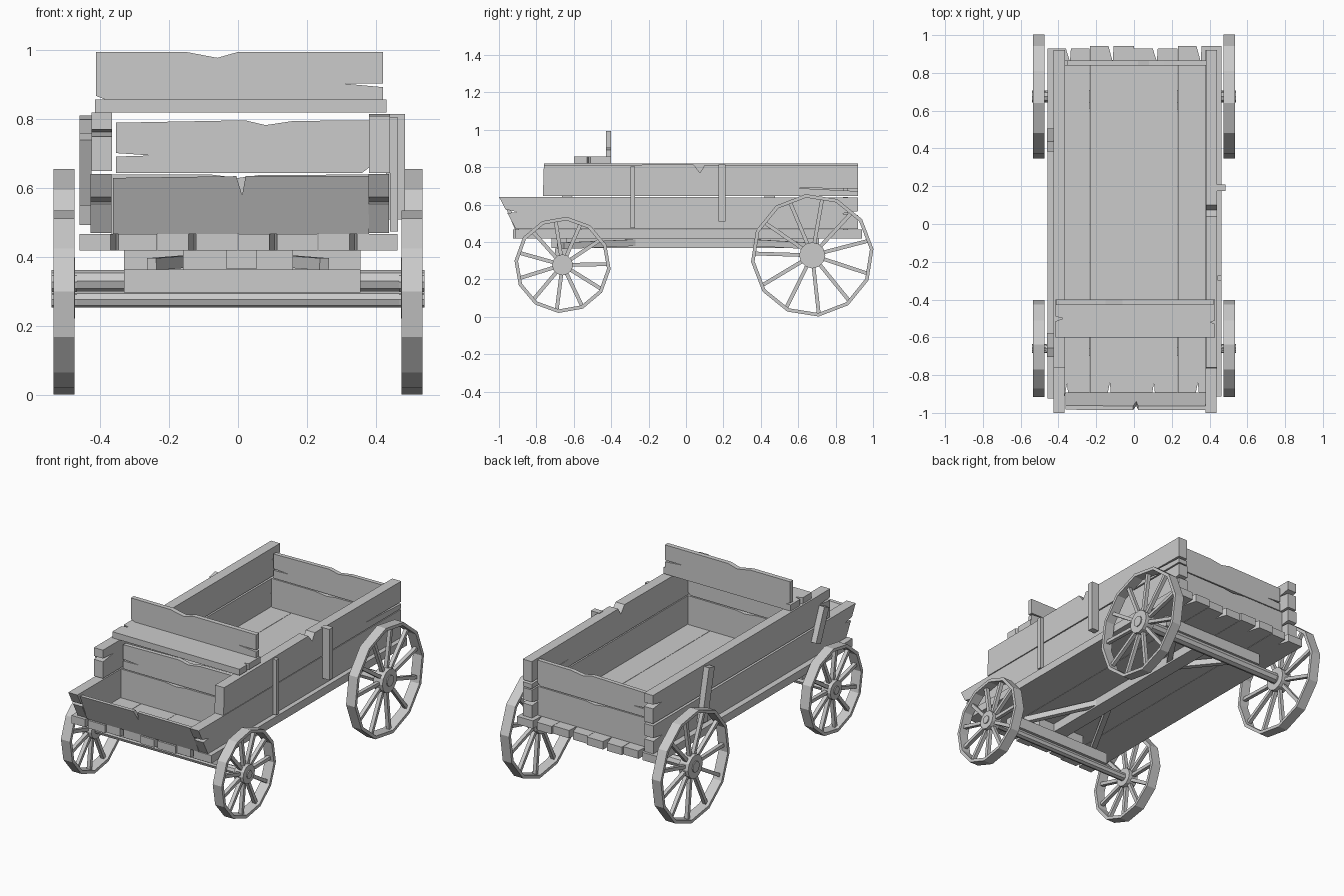
import bpy, bmesh, math
from mathutils import Vector, Matrix

if "Cube" in bpy.data.objects:
    bpy.data.objects.remove(bpy.data.objects["Cube"])


def finish(name, bm):
    bmesh.ops.recalc_face_normals(bm, faces=bm.faces)
    me = bpy.data.meshes.new(name)
    bm.to_mesh(me)
    bm.free()
    ob = bpy.data.objects.new(name, me)
    bpy.context.collection.objects.link(ob)
    return ob


def board(name, plane, pts, lo, hi):
    """Outline drawn in a plane ('xy', 'xz' or 'yz'), thickened from lo to hi."""
    ai, bi = 'xyz'.index(plane[0]), 'xyz'.index(plane[1])
    ci = 3 - ai - bi
    bm = bmesh.new()
    rings = []
    for c in (lo, hi):
        ring = []
        for a, b in pts:
            co = [0, 0, 0]
            co[ai], co[bi], co[ci] = a, b, c
            ring.append(bm.verts.new(co))
        rings.append(ring)
        bm.faces.new(ring)
    n = len(pts)
    for i in range(n):
        j = (i + 1) % n
        bm.faces.new((rings[0][i], rings[0][j], rings[1][j], rings[1][i]))
    return finish(name, bm)


def box(name, x0, x1, y0, y1, z0, z1):
    return board(name, 'xy', [(x0, y0), (x1, y0), (x1, y1), (x0, y1)], z0, z1)


def beam(name, p, q, w, h):
    """Square bar from p to q."""
    p, q = Vector(p), Vector(q)
    d = q - p
    bm = bmesh.new()
    bmesh.ops.create_cube(bm, size=1)
    bm.transform(Matrix.Translation((p + q) / 2) @ d.to_track_quat('Z', 'Y').to_matrix().to_4x4()
                 @ Matrix.Diagonal((w, h, d.length, 1)))
    return finish(name, bm)


def rod(name, x0, x1, y, z, r, sides):
    bm = bmesh.new()
    bmesh.ops.create_cone(bm, cap_ends=True, segments=sides, radius1=r, radius2=r, depth=x1 - x0)
    bm.transform(Matrix.Translation(((x0 + x1) / 2, y, z)) @ Matrix.Rotation(math.pi / 2, 4, 'Y'))
    return finish(name, bm)


def wheel(name, x, y, z, r, phase, hub_r, cap_r):
    # twelve-sided rim
    bm = bmesh.new()
    rows = []
    for i in range(12):
        a = math.radians(phase + 30 * i)
        rows.append([bm.verts.new((x + dx, y + rr * math.cos(a), z + rr * math.sin(a)))
                     for dx, rr in ((-.03, r), (.03, r), (.03, r - .019), (-.03, r - .019))])
    for i in range(12):
        a, b = rows[i], rows[(i + 1) % 12]
        for k in range(4):
            bm.faces.new((a[k], a[(k + 1) % 4], b[(k + 1) % 4], b[k]))
    finish(name + "_rim", bm)
    # hub and spokes
    rod(name + "_hub", x - .031, x + .031, y, z, hub_r, 12)
    rod(name + "_hub_cap", x - .037, x + .037, y, z, cap_r, 10)
    for i in range(11):
        a = math.radians(phase + 74 + i * 360 / 11)
        d = Vector((0, math.cos(a), math.sin(a)))
        c = Vector((x, y, z))
        beam(f"{name}_spoke_{i}", c + d * hub_r * .8, c + d * (r - .02), .022, .02)


# wheels
for s, side in ((-1, "left"), (1, "right")):
    wheel(side + "_front_wheel", s * .504, -.66, .278, .258, 25, .056, .024)
    wheel(side + "_rear_wheel", s * .504, .675, .329, .329, 6, .07, .032)

# axles, bolsters and running gear
rod("front_axle", -.54, .54, -.66, .278, .024, 8)
rod("rear_axle", -.54, .54, .675, .332, .031, 8)
box("front_bolster", -.33, .355, -.70, -.63, .298, .365)
box("front_bolster_top", -.16, .16, -.69, -.64, .36, .42)
box("rear_bolster", -.33, .355, .64, .71, .355, .42)
box("reach_pole", -.035, .055, -.72, .66, .368, .42)
for s in (-1, 1):
    beam("front_gear_brace", (s * .25, -.66, .38), (0, -.2, .4), .03, .035)
    beam("rear_gear_brace", (s * .25, .66, .38), (0, .3, .4), .03, .035)

# floor planks with split ends
edges = [-.46, -.234, 0, .232, .463]
for i in range(4):
    a, b = edges[i] + .001, edges[i + 1] - .001
    f, r = -.925 + .012 * (i % 2), .93 + .012 * (i % 2)
    c = a + .1
    board(f"floor_plank_{i}", 'xy',
          [(a, f), (c - .01, f), (c + .005, -.84), (c + .012, f), (b, f),
           (b, r), (c + .025, r), (c + .02, .86), (c - .002, r), (a, r)], .42, .467)

# side boards with cracked ends
lower = [(-.91, .47), (.92, .47), (.92, .545), (.83, .552), (.92, .565), (.92, .638),
         (-1.0, .642), (-.965, .575), (-.90, .56), (-.955, .555)]
upper_right = [(-.765, .645), (.92, .645), (.92, .672), (.56, .69), (.92, .685), (.92, .808),
               (.10, .812), (.075, .77), (.04, .815), (-.76, .81)]
upper_left = [(-.76, .65), (.92, .65), (.92, .74), (.84, .75), (.92, .765), (.92, .82),
              (-.76, .82), (-.76, .77), (-.66, .763), (-.76, .75)]
board("left_lower_side", 'yz', lower, -.427, -.367)
board("right_lower_side", 'yz', lower, .378, .438)
board("left_upper_side", 'yz', upper_left, -.425, -.365)
board("right_upper_side", 'yz', upper_right, .38, .44)

# outside side braces
beam("right_front_brace", (.452, -.285, .475), (.452, -.285, .805), .022, .026)
beam("right_rear_brace", (.457, .192, .51), (.457, .192, .815), .055, .036)
beam("left_rear_brace", (-.442, .48, .50), (-.442, .41, .805), .035, .055)
beam("left_front_brace", (-.442, -.60, .56), (-.442, -.68, .75), .035, .05)

# tailgate and front wall of the cargo box
for name, y in (("tailgate", .84), ("front_wall", -.585)):
    board(name + "_lower", 'xz', [(-.367, .467), (.38, .467), (.38, .64), (.06, .638),
                                  (.0, .63), (-.08, .64), (-.367, .64)], y, y + .025)
    board(name + "_upper", 'xz',
          [(-.353, .645), (.36, .645), (.38, .66), (.38, .797), (.16, .795), (.08, .783),
           (.02, .797), (-.353, .79), (-.353, .702), (-.25, .695), (-.353, .692)], y, y + .025)

# sloped toe board
toe = board("toe_board", 'xz',
            [(-.362, .468), (.38, .468), (.38, .635), (.022, .635), (.012, .58), (-.005, .635),
             (-.362, .63)], -.915, -.893)
for v in toe.data.vertices:
    v.co.y -= (v.co.z - .468) * .42

# seat and backrest
board("seat", 'xy',
      [(-.415, -.6), (.43, -.6), (.43, -.53), (.405, -.52), (.43, -.51), (.43, -.4),
       (-.415, -.4), (-.415, -.49), (-.375, -.5), (-.415, -.515)], .82, .857)
board("backrest", 'xz',
      [(-.412, .868), (-.385, .857), (.42, .857), (.42, .893), (.3, .904), (.42, .903),
       (.42, .995), (.0, .995), (-.06, .978), (-.15, .995), (-.412, .995)], -.428, -.4)
